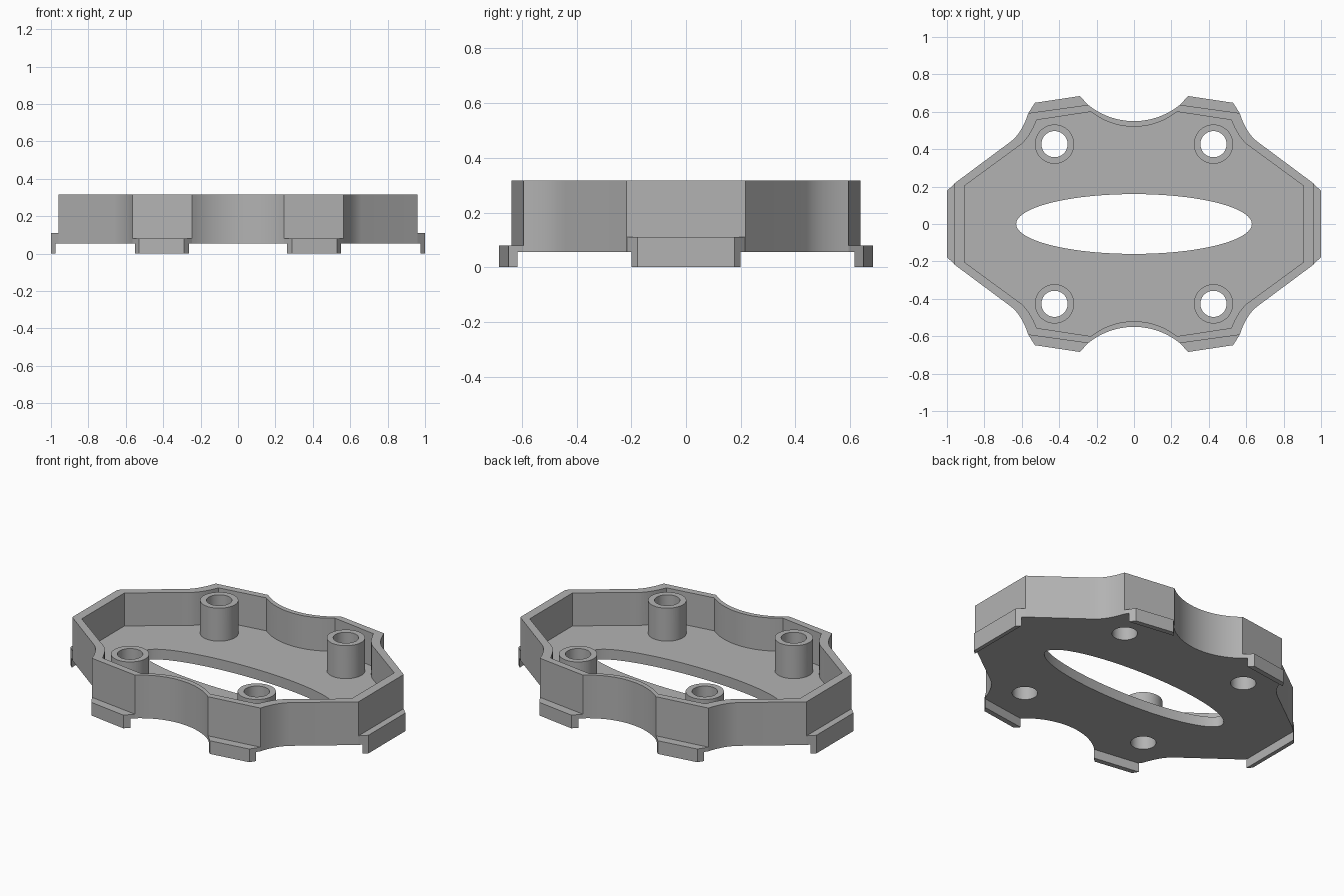
import bpy, bmesh
from math import sin, cos, pi, radians
from mathutils import Vector

cube = bpy.data.objects.get("Cube")
if cube:
    bpy.data.objects.remove(cube, do_unlink=True)

grey = bpy.data.materials.new("plain grey")
grey.use_nodes = True
tone = (0.45, 0.45, 0.45, 1)
grey.diffuse_color = tone
grey.node_tree.nodes["Principled BSDF"].inputs["Base Color"].default_value = tone

FLOOR_BOTTOM, FLOOR_TOP, RIM = 0.055, 0.117, 0.317
SIGNS = [(1, 1), (-1, 1), (-1, -1), (1, -1)]


def ellipse(cx, cy, rx, ry, n=48):
    return [(cx + rx * cos(2 * pi * i / n), cy + ry * sin(2 * pi * i / n)) for i in range(n)]


def outline(side, bend, control, corner, front, scoop):
    """Four-way symmetric plan: flat end, diagonal, concave bend, slanted pad, scooped middle."""
    quarter = [side]
    b, c, e = Vector(bend), Vector(control), Vector(corner)
    for i in range(11):
        t = i / 10
        quarter.append(tuple(b * (1 - t) ** 2 + c * 2 * t * (1 - t) + e * t * t))
    # circular scoop from the pad down to the centre line
    half, sag = front[0], front[1] - scoop
    r = (half * half + sag * sag) / (2 * sag)
    for i in range(13):
        x = half * (1 - i / 12)
        quarter.append((x, scoop + r - (r * r - x * x) ** 0.5))
    top = quarter + [(-x, y) for x, y in quarter[-2::-1]]
    return top + [(-x, -y) for x, y in top]


def prism(name, loops, z0, z1):
    """Extruded plan; loops inside the first one become holes."""
    curve = bpy.data.curves.new(name, "CURVE")
    curve.dimensions, curve.fill_mode = "2D", "BOTH"
    curve.extrude = (z1 - z0) / 2
    for loop in loops:
        spline = curve.splines.new("POLY")
        spline.points.add(len(loop) - 1)
        for p, (x, y) in zip(spline.points, loop):
            p.co = (x, y, 0, 1)
        spline.use_cyclic_u = True
    ob = bpy.data.objects.new(name, curve)
    bpy.context.collection.objects.link(ob)
    activate(ob)
    bpy.ops.object.convert(target="MESH")
    ob = bpy.context.object
    bm = bmesh.new()
    bm.from_mesh(ob.data)
    bmesh.ops.translate(bm, verts=bm.verts, vec=(0, 0, (z0 + z1) / 2))
    bmesh.ops.remove_doubles(bm, verts=bm.verts, dist=0.0005)
    bmesh.ops.recalc_face_normals(bm, faces=bm.faces)
    bm.to_mesh(ob.data)
    bm.free()
    return ob


def activate(ob):
    bpy.ops.object.select_all(action="DESELECT")
    ob.select_set(True)
    bpy.context.view_layer.objects.active = ob


def finish(ob):
    ob.data.materials.clear()
    ob.data.materials.append(grey)
    activate(ob)
    bpy.ops.object.shade_smooth_by_angle(angle=radians(25))


# Tray body: solid plan with the slot and screw holes, hollowed around the posts
outer = outline((0.96, 0.217), (0.66, 0.44), (0.6, 0.485), (0.565, 0.593), (0.245, 0.637), 0.55)
inner = outline((0.905, 0.205), (0.625, 0.41), (0.565, 0.445), (0.52, 0.556), (0.23, 0.6), 0.52)
centres = [(sx * 0.425, sy * 0.427) for sx, sy in SIGNS]
holes = [ellipse(x, y, 0.07, 0.07) for x, y in centres]
posts = [ellipse(x, y, 0.105, 0.105) for x, y in centres]
slot = ellipse(0, 0, 0.63, 0.16, 96)

body = prism("tray_body", [outer, slot] + holes, FLOOR_BOTTOM, RIM)
hollow = prism("hollow_cutter", [inner] + posts, FLOOR_TOP, RIM + 0.1)
hollow.hide_render = True
cut = body.modifiers.new("hollow", "BOOLEAN")
cut.operation, cut.object, cut.solver = "DIFFERENCE", hollow, "EXACT"
activate(body)
bpy.ops.object.modifier_apply(modifier=cut.name)
bpy.data.objects.remove(hollow, do_unlink=True)
finish(body)


def tab(name, bases, tips, top, sx, sy):
    """L-shaped clip running between two ends, each end going from wall (base) to tip."""
    profile = [(0, top), (1, top), (1, 0), (0.4, 0), (0.4, FLOOR_BOTTOM), (0, FLOOR_BOTTOM)]
    bm = bmesh.new()
    ends = []
    for base, tip in zip(bases, tips):
        ring = []
        for t, z in profile:
            x, y = Vector(base).lerp(Vector(tip), t)
            ring.append(bm.verts.new((x * sx, y * sy, z)))
        ends.append(ring)
    a, b = ends
    bm.faces.new(a)
    bm.faces.new(b)
    for i in range(len(profile)):
        j = (i + 1) % len(profile)
        bm.faces.new((a[i], a[j], b[j], b[i]))
    bmesh.ops.recalc_face_normals(bm, faces=bm.faces)
    mesh = bpy.data.meshes.new(name)
    bm.to_mesh(mesh)
    bm.free()
    ob = bpy.data.objects.new(name, mesh)
    bpy.context.collection.objects.link(ob)
    finish(ob)


# Clips under the four slanted pads
for sx, sy in SIGNS:
    where = ("back" if sy > 0 else "front") + ("_left" if sx > 0 else "_right")
    tab(where + "_clip", [(0.245, 0.637), (0.565, 0.593)], [(0.29, 0.684), (0.53, 0.648)], 0.08, sx, sy)

# Clips on the two flat ends
for sx, where in ((1, "left"), (-1, "right")):
    tab(where + "_end_clip", [(0.96, -0.215), (0.96, 0.215)], [(1, -0.177), (1, 0.177)], 0.11, sx, 1)
